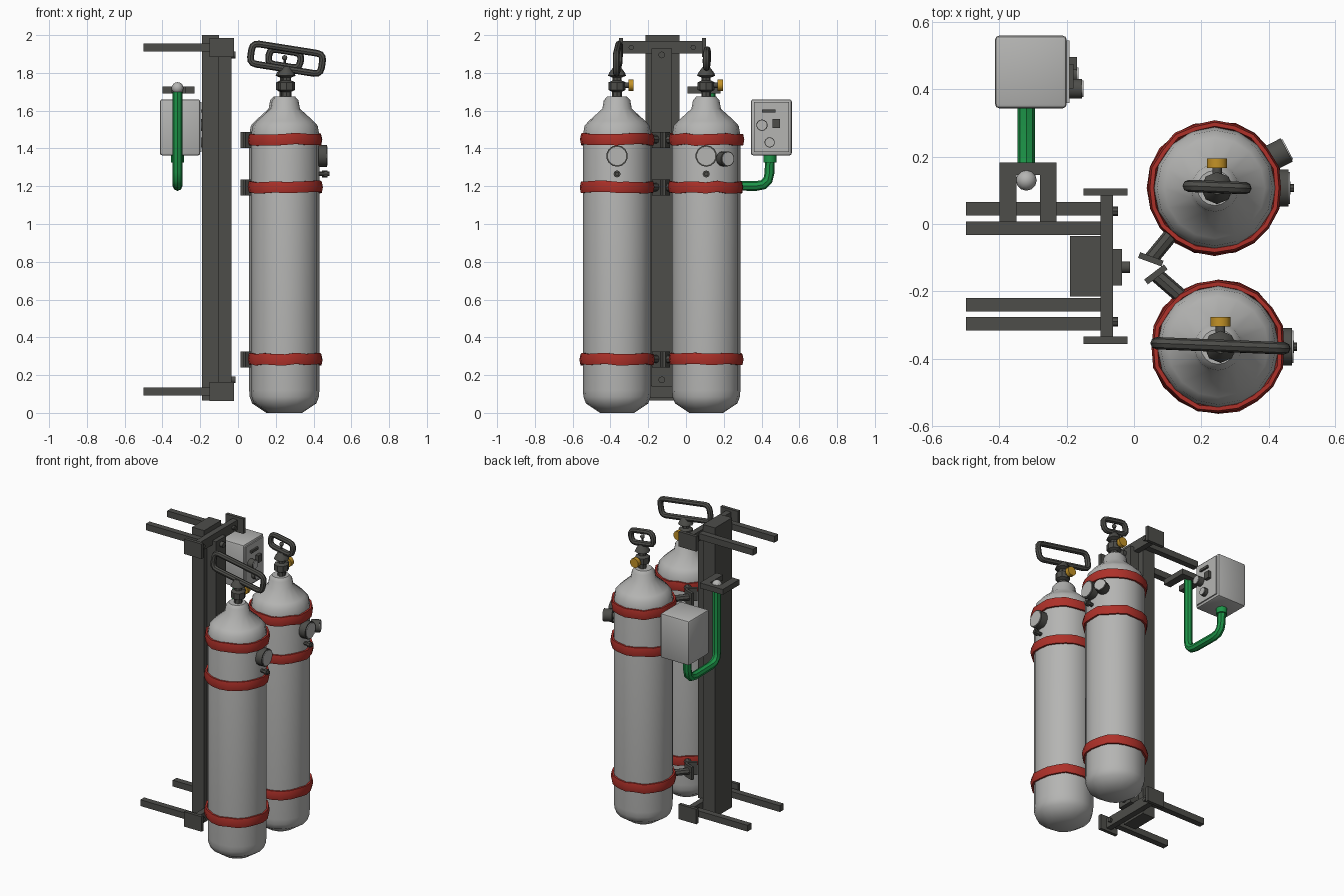
import bpy, bmesh, math, random
from mathutils import Vector, Matrix

random.seed(4)
if "Cube" in bpy.data.objects:
    bpy.data.objects.remove(bpy.data.objects["Cube"], do_unlink=True)


def material(name, r, g, b):
    m = bpy.data.materials.new(name)
    m.use_nodes = True
    m.diffuse_color = (r, g, b, 1)
    m.node_tree.nodes["Principled BSDF"].inputs["Base Color"].default_value = (r, g, b, 1)
    return m


STEEL = material("dark steel", 0.075, 0.075, 0.068)
GREY = material("light grey", 0.46, 0.46, 0.45)
RED = material("strap red", 0.42, 0.03, 0.022)
GREEN = material("hose green", 0.012, 0.30, 0.065)
BRASS = material("brass yellow", 0.55, 0.29, 0.02)


def add(name, mesh, mats, smooth=False):
    ob = bpy.data.objects.new(name, mesh)
    bpy.context.collection.objects.link(ob)
    mesh.materials.clear()
    for m in mats:
        mesh.materials.append(m)
    if smooth:
        bpy.ops.object.select_all(action='DESELECT')
        ob.select_set(True)
        bpy.context.view_layer.objects.active = ob
        bpy.ops.object.shade_smooth_by_angle(angle=math.radians(40))
    return ob


def from_bm(name, bm, mats, smooth=False):
    bmesh.ops.recalc_face_normals(bm, faces=bm.faces)
    me = bpy.data.meshes.new(name)
    bm.to_mesh(me)
    bm.free()
    return add(name, me, mats, smooth)


def box(name, x, y, z, mat, bevel=0, turn=0):
    """Box from (min, max) pairs, turned about its own vertical axis."""
    lo, hi = Vector((x[0], y[0], z[0])), Vector((x[1], y[1], z[1]))
    bm = bmesh.new()
    bmesh.ops.create_cube(bm, size=1)
    bmesh.ops.scale(bm, vec=hi - lo, verts=bm.verts)
    if bevel:
        bmesh.ops.bevel(bm, geom=bm.edges[:], offset=bevel, segments=2, affect='EDGES', profile=0.5)
    bmesh.ops.transform(bm, matrix=Matrix.Translation((lo + hi) / 2) @ Matrix.Rotation(turn, 4, 'Z'), verts=bm.verts)
    return from_bm(name, bm, [mat], bool(bevel))


def rod(name, a, b, r, mat, sides=12, r2=None):
    a, b = Vector(a), Vector(b)
    bm = bmesh.new()
    bmesh.ops.create_cone(bm, cap_ends=True, segments=sides, radius1=r, radius2=r if r2 is None else r2,
                          depth=(b - a).length)
    turn = (b - a).to_track_quat('Z', 'Y').to_matrix().to_4x4()
    bmesh.ops.transform(bm, matrix=Matrix.Translation((a + b) / 2) @ turn, verts=bm.verts)
    return from_bm(name, bm, [mat], True)


def ball(name, at, r, mat):
    bm = bmesh.new()
    bmesh.ops.create_uvsphere(bm, u_segments=12, v_segments=8, radius=r)
    bmesh.ops.translate(bm, vec=at, verts=bm.verts)
    return from_bm(name, bm, [mat], True)


def lathe(name, x, y, profile, mats, sides, split=None):
    """Turned body; faces below the split height take the second material."""
    bm = bmesh.new()
    rings = [[bm.verts.new((x + r * math.cos(math.tau * i / sides), y + r * math.sin(math.tau * i / sides), z))
              for i in range(sides)] for r, z in profile]
    for low, high in zip(rings, rings[1:]):
        for i in range(sides):
            j = (i + 1) % sides
            bm.faces.new((low[i], low[j], high[j], high[i]))
    bm.faces.new(rings[0][::-1])
    bm.faces.new(rings[-1])
    if split:
        for f in bm.faces:
            f.material_index = int(f.calc_center_median().z < split)
    return from_bm(name, bm, mats, True)


def tube(name, points, r, mat, cyclic=False, corner=0.03):
    """Round tube along a path with rounded corners."""
    pts = [Vector(p) for p in points]
    path = []
    n = len(pts)
    for i, p in enumerate(pts):
        if not cyclic and i in (0, n - 1):
            path.append(p)
            continue
        a = p + (pts[i - 1] - p).normalized() * corner
        b = p + (pts[(i + 1) % n] - p).normalized() * corner
        for t in (0, 0.33, 0.67, 1):
            path.append(a * (1 - t) ** 2 + p * 2 * t * (1 - t) + b * t * t)
    cu = bpy.data.curves.new(name, 'CURVE')
    cu.dimensions = '3D'
    cu.bevel_depth = r
    cu.bevel_resolution = 2
    cu.use_fill_caps = True
    sp = cu.splines.new('POLY')
    sp.points.add(len(path) - 1)
    for q, p in zip(sp.points, path):
        q.co = (*p, 1)
    sp.use_cyclic_u = cyclic
    tmp = bpy.data.objects.new(name + "_path", cu)
    bpy.context.collection.objects.link(tmp)
    me = bpy.data.meshes.new_from_object(tmp.evaluated_get(bpy.context.evaluated_depsgraph_get()))
    bpy.data.objects.remove(tmp, do_unlink=True)
    return add(name, me, [mat], True)


def strap(name, x, y, z):
    """Slightly crumpled band round a cylinder."""
    bm = bmesh.new()
    sides, section = 20, 6
    rings = []
    for i in range(sides):
        a = math.tau * i / sides
        rr = 0.187 + random.uniform(-0.003, 0.004)
        zz = z + random.uniform(-0.005, 0.005)
        rings.append([bm.verts.new((x + (rr + 0.012 * math.cos(t)) * math.cos(a),
                                    y + (rr + 0.012 * math.cos(t)) * math.sin(a), zz + 0.034 * math.sin(t)))
                      for t in (math.tau * k / section for k in range(section))])
    for i in range(sides):
        p, q = rings[i], rings[(i + 1) % sides]
        for k in range(section):
            m = (k + 1) % section
            bm.faces.new((p[k], q[k], q[m], p[m]))
    return from_bm(name, bm, [RED], True)


def gauge(name, start, direction, r, depth):
    """Dark housing on a short stem with a pale dial."""
    d = Vector(direction).normalized()
    s = Vector(start)
    rod(name + "_stem", s - d * 0.04, s + d * 0.02, r * 0.45, STEEL)
    rod(name + "_body", s, s + d * depth, r, STEEL, 14)
    rod(name + "_dial", s + d * depth, s + d * (depth + 0.004), r * 0.86, GREY, 14)


TANK = [(0.09, 0), (0.165, 0.05), (0.178, 0.085), (0.181, 0.12), (0.181, 1.47), (0.172, 1.52),
        (0.15, 1.545), (0.078, 1.61), (0.07, 1.655), (0.052, 1.675)]
VALVE = [(0.026, 1.66), (0.026, 1.70), (0.045, 1.71), (0.045, 1.75), (0.024, 1.76), (0.024, 1.775),
         (0.048, 1.785), (0.042, 1.80), (0.02, 1.83)]
STRAPS = (0.285, 1.195, 1.448)


def cylinder(side, x, y, half_w, half_h, handle_z, arm, plate_turn):
    lathe(side + "_cylinder", x, y, TANK, [GREY, STEEL], 16, split=0.12)
    vx = x + 0.007
    lathe(side + "_valve", vx, y, VALVE, [STEEL], 8)
    rod(side + "_valve_spindle", (vx, y, 1.735), (vx, y + 0.07, 1.735), 0.014, STEEL)
    rod(side + "_valve_knob", (vx, y + 0.06, 1.735), (vx, y + 0.088, 1.735), 0.031, BRASS, 10)
    # carrying handle, tipped down toward the left
    tip = math.radians(9)
    loop = [(vx + u * math.cos(tip) + w * math.sin(tip), y + 0.003 - u * 0.04,
             handle_z - u * math.sin(tip) + w * math.cos(tip))
            for u, w in ((-half_w, -half_h), (half_w, -half_h), (half_w, half_h), (-half_w, half_h))]
    tube(side + "_handle", loop, 0.018, STEEL, True, 0.035)
    # straps with clamp arms reaching to the post
    (ax, ay), (bx, by) = arm
    for i, z in enumerate(STRAPS):
        strap(f"{side}_strap_{i}", x, y, z)
        rod(f"{side}_clamp_arm_{i}", (ax, ay, z), (bx, by, z), 0.022, STEEL, 8)
        box(f"{side}_clamp_plate_{i}", (bx - 0.037, bx + 0.037), (by - 0.009, by + 0.009),
            (z - 0.045, z + 0.04), STEEL, turn=plate_turn)
    # front gauge and bleed valve
    gauge(side + "_gauge", (x + 0.175, y, 1.36), (1, 0, 0), 0.057, 0.045)
    rod(side + "_bleed_valve", (x + 0.17, y, 1.265), (x + 0.235, y, 1.265), 0.012, STEEL, 8)
    rod(side + "_bleed_cap", (x + 0.205, y, 1.265), (x + 0.225, y, 1.265), 0.019, STEEL, 8)


cylinder("right", 0.25, -0.365, 0.19, 0.054, 1.875, ((0.14, -0.215), (0.065, -0.15)), 0.65)
cylinder("left", 0.24, 0.107, 0.085, 0.04, 1.876, ((0.12, -0.02), (0.05, -0.105)), -0.35)
gauge("side_gauge", (0.405, 0.195, 1.345), (0.87, 0.45, 0), 0.04, 0.055)
rod("handle_pin", (0.247, 0.107, 1.82), (0.247, 0.107, 1.88), 0.007, STEEL, 8)
ball("handle_pin_ball", (0.247, 0.107, 1.88), 0.014, STEEL)

# upright post and front rail
box("post", (-0.19, -0.10), (-0.215, -0.035), (0.065, 2.0), STEEL)
box("post_rail", (-0.10, -0.035), (-0.183, -0.075), (0.14, 1.93), STEEL)
for z in (0.175, 1.895):
    rod("rail_bolt", (-0.04, -0.128, z), (-0.012, -0.128, z), 0.018, STEEL, 10)

# cross brackets with end plates and rearward bars
for name, z, bars in (("lower", 0.113, (0.045, -0.297)), ("upper", 1.935, (-0.013, -0.24))):
    box(name + "_crossbar", (-0.10, -0.062), (-0.345, 0.095), (z - 0.033, z + 0.033), STEEL)
    for y in (-0.345, 0.095):
        box(name + "_end_plate", (-0.15, -0.02), (y - 0.011, y + 0.011), (z - 0.05, z + 0.05), STEEL)
    for y in bars:
        box(name + "_bar", (-0.5, -0.09), (y - 0.02, y + 0.02), (z - 0.021, z + 0.021), STEEL)
    for y in (0.038, -0.29):
        rod(name + "_bolt", (-0.07, y, z), (-0.047, y, z), 0.014, STEEL, 8)

# control box with front panel
box("control_box", (-0.413, -0.20), (0.344, 0.56), (1.363, 1.66), GREY, 0.012)
box("panel_plate", (-0.202, -0.192), (0.36, 0.545), (1.38, 1.645), GREY)
box("panel_slot", (-0.194, -0.18), (0.403, 0.475), (1.59, 1.606), STEEL)
box("panel_switch", (-0.194, -0.17), (0.458, 0.497), (1.507, 1.555), STEEL)
gauge("panel_dial", (-0.194, 0.402, 1.523), (1, 0, 0), 0.03, 0.04)
gauge("panel_knob", (-0.194, 0.443, 1.432), (1, 0, 0), 0.027, 0.025)

# hose and its forked bracket
tube("hose", [(-0.32, 0.445, 1.37), (-0.32, 0.44, 1.20), (-0.32, 0.13, 1.205), (-0.32, 0.13, 1.70)],
     0.026, GREEN, corner=0.07)
rod("hose_collar", (-0.32, 0.445, 1.325), (-0.32, 0.445, 1.37), 0.034, GREEN)
box("bracket_back", (-0.40, -0.23), (0.145, 0.183), (1.692, 1.728), STEEL)
for x in (-0.373, -0.253):
    box("bracket_leg", (x - 0.027, x + 0.023), (0.008, 0.15), (1.692, 1.728), STEEL)
ball("hose_end_ball", (-0.32, 0.13, 1.72), 0.031, GREY)
